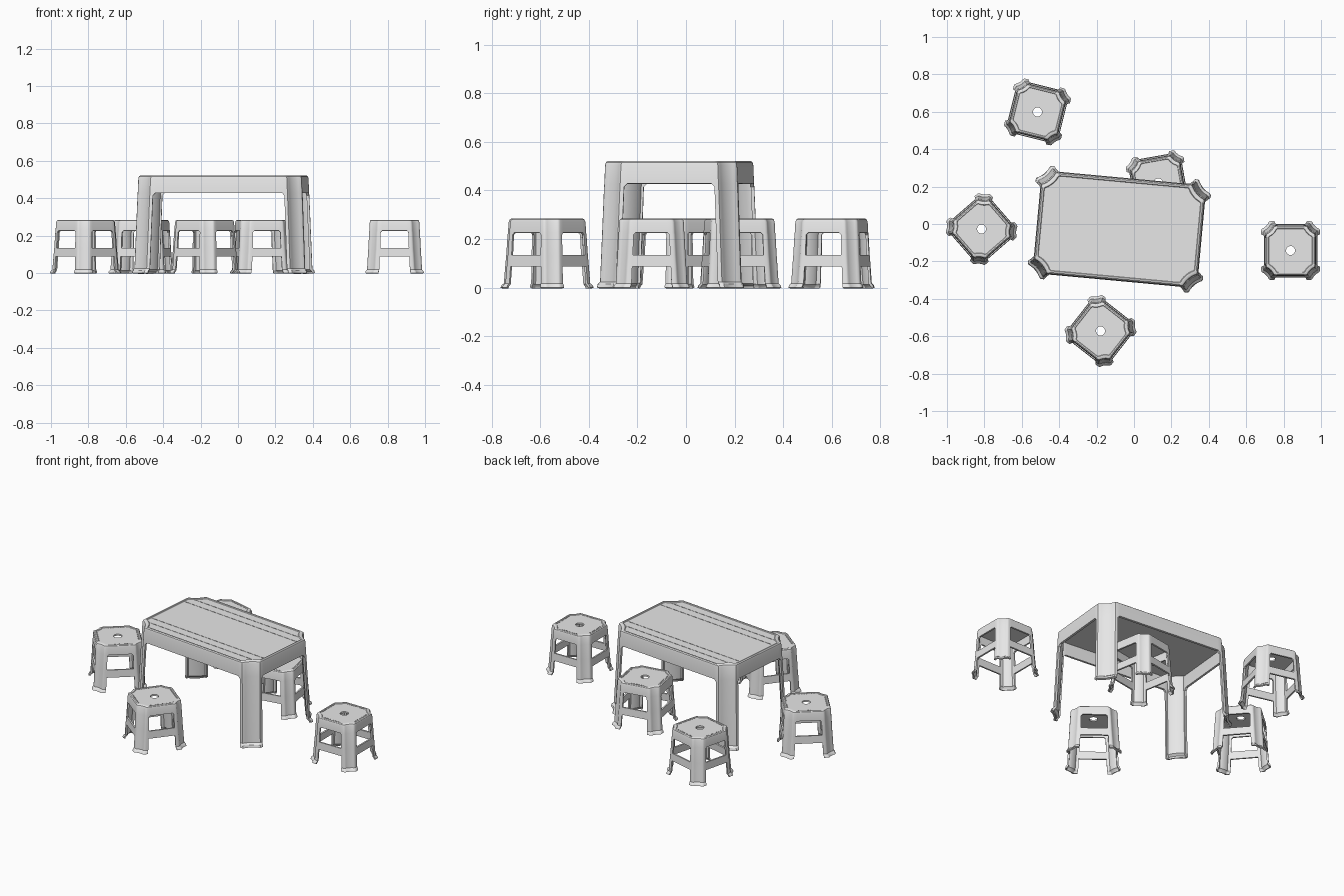
import bpy, bmesh, math
from mathutils import Matrix, Vector

cube = bpy.data.objects.get("Cube")
if cube:
    bpy.data.objects.remove(cube, do_unlink=True)

GREY = (0.8, 0.8, 0.8, 1)
plastic = bpy.data.materials.new("grey_plastic")
plastic.use_nodes = True
plastic.diffuse_color = GREY
plastic.node_tree.nodes["Principled BSDF"].inputs["Base Color"].default_value = GREY


def section(hx, hy, c, w):
    """Rectangle outline with scooped corners; w is the leg width on each side."""
    half = [(0, w), (0, c + 0.01), (0.0015, c + 0.003)]
    scoop = []
    for i in range(1, 8):
        t = math.radians(90 * i / 8)
        scoop.append((c * math.sin(t) ** 1.4, c * math.cos(t) ** 1.4))
    corner = half + scoop + [(v, u) for u, v in reversed(half)]
    pts = []
    for sx, sy in ((1, 1), (-1, 1), (-1, -1), (1, -1)):
        path = corner if sx == sy else corner[::-1]
        pts += [(sx * (hx - u), sy * (hy - v)) for u, v in path]
    return pts, len(corner)


def add_ring(bm, pts, z):
    return [bm.verts.new((x, y, z)) for x, y in pts]


def finish(bm, name):
    mesh = bpy.data.meshes.new(name)
    bm.to_mesh(mesh)
    bm.free()
    mesh.materials.append(plastic)
    ob = bpy.data.objects.new(name, mesh)
    bpy.context.collection.objects.link(ob)
    return ob


def moulded_shell(name, hx, hy, c, levels, thickness, hole=0):
    """Loft levels (z, outward offset, leg width, open band above), then fill the top."""
    bm = bmesh.new()
    previous, was_open = None, False
    for z, grow, w, is_open in levels:
        pts, n = section(hx + grow, hy + grow, c, w)
        ring = add_ring(bm, pts, z)
        if previous:
            total = len(ring)
            for i in range(total):
                if was_open and i % n == n - 1:
                    continue
                j = (i + 1) % total
                bm.faces.new((previous[i], previous[j], ring[j], ring[i]))
        previous, was_open = ring, is_open

    # Top panel, with a round hole when asked for
    edges = [bm.edges.get((a, b)) for a, b in zip(previous, previous[1:] + previous[:1])]
    if hole:
        angles = [math.tau * i / 24 for i in range(24)]
        rim = add_ring(bm, [(hole * math.cos(a), hole * math.sin(a)) for a in angles],
                       levels[-1][0])
        edges += [bm.edges.new((a, b)) for a, b in zip(rim, rim[1:] + rim[:1])]
        bmesh.ops.triangle_fill(bm, edges=edges, use_beauty=True, normal=(0, 0, 1))
    else:
        bm.faces.new(previous)
    bmesh.ops.recalc_face_normals(bm, faces=bm.faces)
    if max(bm.faces, key=lambda f: abs(f.normal.z) * f.calc_area()).normal.z < 0:
        bmesh.ops.reverse_faces(bm, faces=bm.faces)

    ob = finish(bm, name)
    solid = ob.modifiers.new("wall", "SOLIDIFY")
    solid.thickness = thickness
    solid.offset = -1
    bpy.ops.object.select_all(action="DESELECT")
    ob.select_set(True)
    bpy.context.view_layer.objects.active = ob
    bpy.ops.object.modifier_apply(modifier="wall")
    bpy.ops.object.shade_smooth_by_angle(angle=math.radians(32))
    return ob


def add_box(bm, centre, size):
    bmesh.ops.create_cube(bm, size=1, matrix=Matrix.Translation(centre)
                          @ Matrix.Diagonal((*size, 1)))


def rim_dashes(bm, hx, hy, c, z, step):
    """Row of small raised dashes along the four straight edges."""
    for along, across, swap in ((hx, hy, False), (hy, hx, True)):
        count = int(2 * (along - c) / step)
        for i in range(count):
            s = (i - (count - 1) / 2) * step
            for side in (-across, across):
                pos = (side, s, z) if swap else (s, side, z)
                size = (0.004, step / 2, 0.003) if swap else (step / 2, 0.004, 0.003)
                add_box(bm, pos, size)


def place(ob, x, y, degrees):
    ob.location = (x, y, 0)
    ob.rotation_euler.z = math.radians(degrees)


# Table: flared feet, tapered legs, apron, raised rim and sunken top
table_levels = [
    (0, 0.034, 0.092, True), (0.014, 0.031, 0.092, True), (0.024, 0.022, 0.09, True),
    (0.415, 0.007, 0.09, True), (0.428, 0.006, 0.102, False),
    (0.505, 0.003, 0.102, False), (0.516, 0, 0.1, False), (0.521, -0.006, 0.1, False),
    (0.521, -0.014, 0.1, False), (0.517, -0.017, 0.1, False),
]
table = moulded_shell("table", 0.436, 0.27, 0.07, table_levels, 0.014)
bm = bmesh.new()
rim_dashes(bm, 0.423, 0.257, 0.08, 0.518, 0.02)
for y in (-0.2, -0.145, 0.145, 0.2):
    add_box(bm, (0, y, 0.517), (0.83, 0.004, 0.003))
table_trim = finish(bm, "table_top_trim")
for ob in (table, table_trim):
    place(ob, -0.078, -0.028, -5.3)

# Stool: same moulding with a crossbar band and a holed seat
stool_levels = [
    (0, 0.027, 0.07, True), (0.01, 0.024, 0.069, True), (0.018, 0.017, 0.065, True),
    (0.088, 0.013, 0.064, False), (0.134, 0.01, 0.064, True),
    (0.218, 0.006, 0.062, True), (0.226, 0.005, 0.069, False),
    (0.27, 0.003, 0.068, False), (0.28, 0, 0.066, False), (0.284, -0.005, 0.066, False),
    (0.284, -0.012, 0.066, False), (0.281, -0.014, 0.064, False),
]
stool = moulded_shell("stool_1", 0.13, 0.13, 0.042, stool_levels, 0.01, hole=0.024)
bm = bmesh.new()
rim_dashes(bm, 0.113, 0.113, 0.045, 0.282, 0.014)
trim = finish(bm, "stool_1_seat_trim")

spots = [(-0.516, 0.599, -14), (-0.815, -0.027, 41), (-0.179, -0.572, -38),
         (0.837, -0.142, 0), (0.13, 0.22, 10)]
for number, spot in enumerate(spots, 1):
    for source, suffix in ((stool, ""), (trim, "_seat_trim")):
        ob = source
        if number > 1:
            ob = bpy.data.objects.new(f"stool_{number}{suffix}", source.data)
            bpy.context.collection.objects.link(ob)
        place(ob, *spot)
